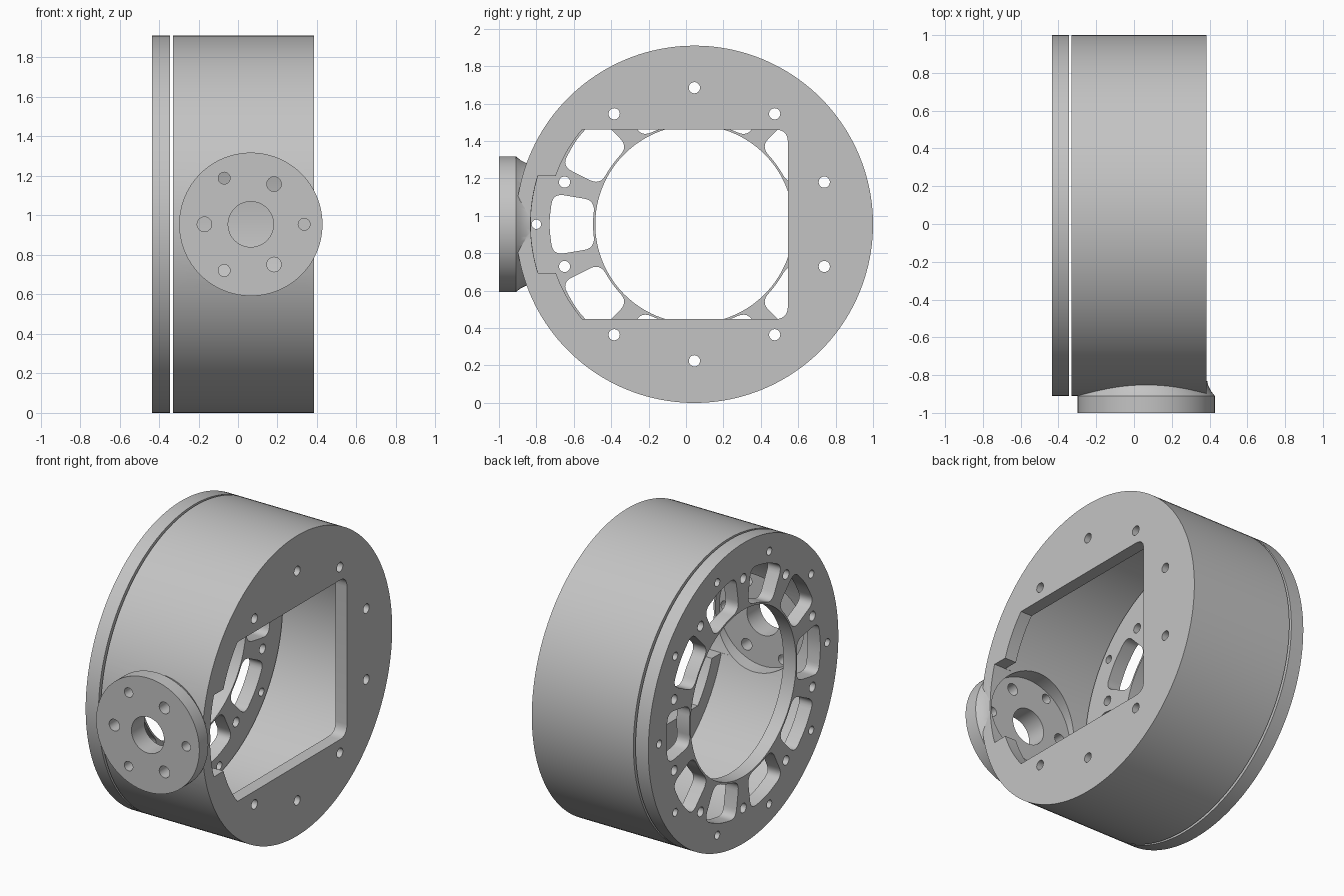
import bpy, bmesh, math
from mathutils import Vector

if "Cube" in bpy.data.objects:
    bpy.data.objects.remove(bpy.data.objects["Cube"])

CY, CZ, BOSS_X = 0.045, 0.955, 0.065   # drum axis and boss axis
RIM = 0.955

metal = bpy.data.materials.new("light grey metal")
metal.use_nodes = True
metal.diffuse_color = (0.55, 0.55, 0.55, 1)
metal.node_tree.nodes["Principled BSDF"].inputs["Base Color"].default_value = metal.diffuse_color


def polar(r, degrees):
    a = math.radians(degrees)
    return Vector((r * math.cos(a), r * math.sin(a)))


def circle(r, centre=(0, 0), n=32):
    return [Vector(centre) + polar(r, 360 * i / n) for i in range(n)]


def arc(r, a, b, n=16):
    return [polar(r, a + (b - a) * i / n) for i in range(n + 1)]


def rounded(points, radius, steps=6):
    # replace each corner by a small curve
    out = []
    for i, p in enumerate(points):
        ends = []
        for q in (points[i - 1], points[(i + 1) % len(points)]):
            d = q - p
            ends.append(p + d.normalized() * min(radius, d.length * 0.48))
        for k in range(steps + 1):
            t = k / steps
            out.append(ends[0] * (1 - t) ** 2 + p * 2 * t * (1 - t) + ends[1] * t * t)
    return out


def loft(bm, sections, axis):
    # join equal outlines placed along the drum axis (X) or the boss axis (Y)
    rings = []
    for t, pts in sections:
        if axis == "X":
            rings.append([bm.verts.new((t, u + CY, v + CZ)) for u, v in pts])
        else:
            rings.append([bm.verts.new((u + BOSS_X, t, v + CZ)) for u, v in pts])
    n = len(rings[0])
    for a, b in zip(rings, rings[1:]):
        for i in range(n):
            j = (i + 1) % n
            bm.faces.new((a[i], a[j], b[j], b[i]))
    bm.faces.new(rings[0][::-1])
    bm.faces.new(rings[-1])


def solid(name, outlines, lo, hi, axis="X", sections=None):
    bm = bmesh.new()
    for pts in outlines:
        loft(bm, [(lo, pts), (hi, pts)], axis)
    if sections:
        loft(bm, sections, axis)
    bmesh.ops.recalc_face_normals(bm, faces=bm.faces)
    mesh = bpy.data.meshes.new(name)
    bm.to_mesh(mesh)
    bm.free()
    mesh.materials.append(metal)
    obj = bpy.data.objects.new(name, mesh)
    bpy.context.collection.objects.link(obj)
    return obj


def combine(obj, tool, operation="DIFFERENCE"):
    bpy.context.view_layer.objects.active = obj
    mod = obj.modifiers.new("cut", "BOOLEAN")
    mod.operation, mod.solver, mod.object = operation, "EXACT", tool
    bpy.ops.object.modifier_apply(modifier=mod.name)
    bpy.data.objects.remove(tool)


def finish(obj):
    bpy.ops.object.select_all(action="DESELECT")
    obj.select_set(True)
    bpy.context.view_layer.objects.active = obj
    bpy.ops.object.shade_smooth_by_angle(angle=math.radians(25))


bolt_circle = [circle(0.03, polar(0.73, 18 + 36 * k), 24) for k in range(10)]

# Drum housing with the round mounting boss on its front
housing = solid("drum_housing", [circle(RIM, n=160)], -0.33, 0.385)
boss = solid("mounting_boss", [], 0, 0, "Y", [
    (y, circle(r, n=96)) for y, r in
    ((-1, 0.363), (-0.91, 0.363), (-0.885, 0.343), (-0.855, 0.328), (-0.82, 0.32))])
combine(housing, boss, "UNION")
combine(housing, solid("cavity", [circle(0.875, n=160)], -0.5, 0.305))

# Window in the side wall: rounded right corners, curved left edge, stepped notch
half = 0.507
corner = rounded([Vector((0, -half)), Vector((0.5, -half)),
                  Vector((0.5, half)), Vector((0, half))], 0.07)
window = corner[7:21]
window += arc(0.785, 139.8, 160.7)
window += arc(0.876, 162.7, 197.3, 24)
window += arc(0.785, 199.3, 220.2)
combine(housing, solid("window", [window], 0.25, 0.6))

# Boss recess, shaft hole and bolt holes
combine(housing, solid("recess", [circle(0.31, n=96)], -0.87, -0.5, "Y"))
boss_holes = [circle(0.115, n=48)]
for k in range(3):
    boss_holes.append(circle(0.03, polar(0.27, 120 * k), 24))
    boss_holes.append(circle(0.037, polar(0.235, 60 + 120 * k), 24))
combine(housing, solid("boss_holes", boss_holes, -1.2, -0.6, "Y"))
side_holes = [h for k, h in enumerate(bolt_circle) if k not in (4, 5)]
combine(housing, solid("side_holes", side_holes, 0.25, 0.6))
finish(housing)

# Slotted ring cover, set off from the housing by a thin gap
cover = solid("slotted_cover", [circle(RIM, n=160)], -0.435, -0.345)
cuts = [circle(0.53, n=128)] + bolt_circle
for k in range(10):
    a = 36 * k
    slot = [polar(0.547, a - 13.5), polar(0.545, a), polar(0.547, a + 13.5),
            polar(0.775, a + 12.3), polar(0.778, a), polar(0.775, a - 12.3)]
    cuts.append(rounded(slot, 0.06))
    cuts.append(circle(0.025, polar(0.845, a), 24))
combine(cover, solid("cover_cuts", cuts, -0.6, -0.2))
finish(cover)
